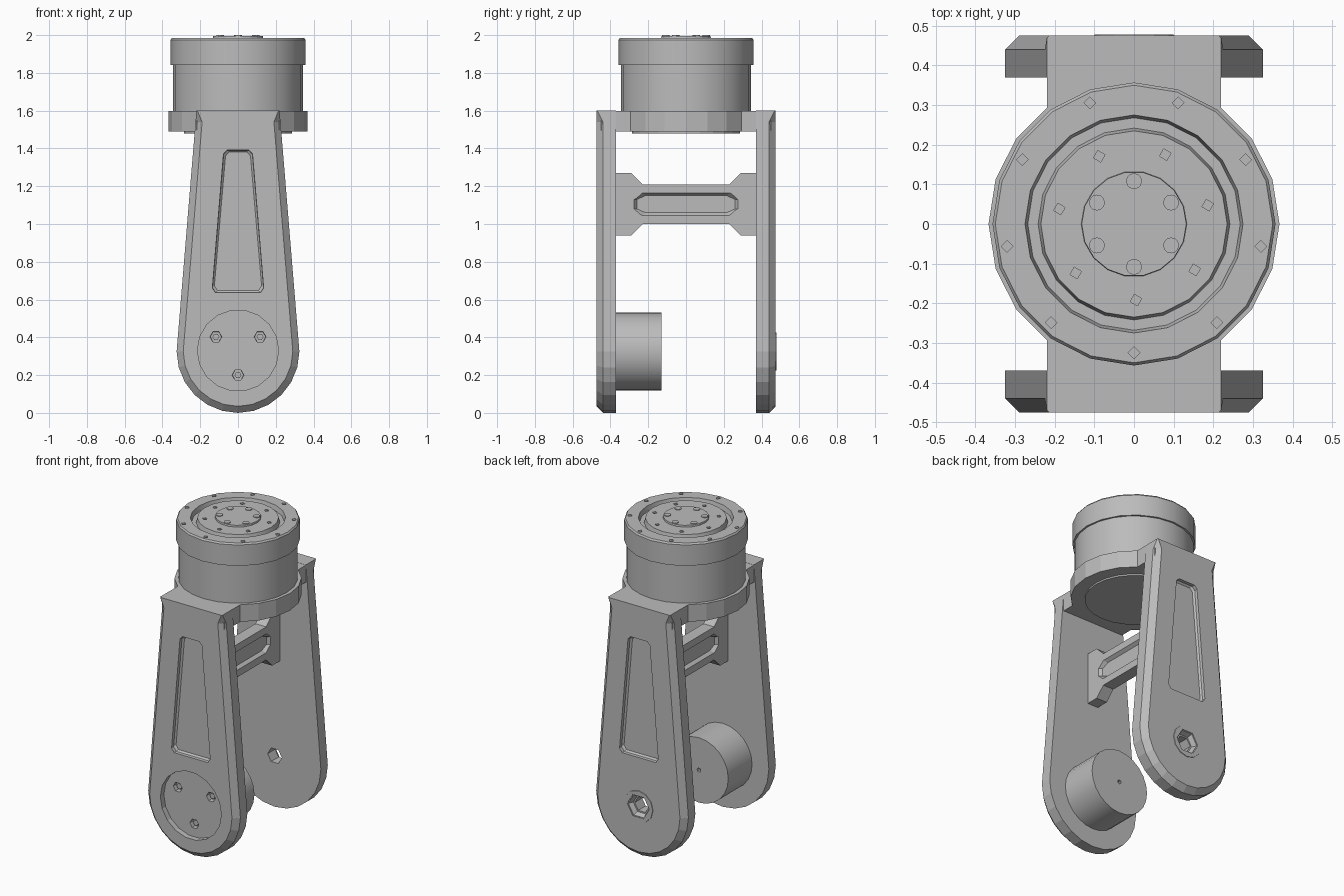
import bpy
import bmesh
from math import sin, cos, pi, radians
from mathutils import Matrix

cube = bpy.data.objects.get("Cube")
if cube:
    bpy.data.objects.remove(cube)

GREY = (0.5, 0.5, 0.5, 1)
metal = bpy.data.materials.new("plain grey metal")
metal.use_nodes = True
metal.diffuse_color = GREY
metal.node_tree.nodes["Principled BSDF"].inputs["Base Color"].default_value = GREY


def loft(name, rings):
    """Closed solid through rings of equally many points."""
    bm = bmesh.new()
    loops = [[bm.verts.new(p) for p in ring] for ring in rings]
    n = len(loops[0])
    for a, b in zip(loops, loops[1:]):
        for i in range(n):
            j = (i + 1) % n
            bm.faces.new((a[i], a[j], b[j], b[i]))
    bm.faces.new(loops[0][::-1])
    bm.faces.new(loops[-1])
    bmesh.ops.recalc_face_normals(bm, faces=bm.faces)
    mesh = bpy.data.meshes.new(name)
    bm.to_mesh(mesh)
    bm.free()
    mesh.materials.append(metal)
    obj = bpy.data.objects.new(name, mesh)
    bpy.context.collection.objects.link(obj)
    return obj


def lathe(name, profile, sides, centre=(0, 0), along_y=False, phase=0.0):
    """Turned solid from (radius, height) pairs, around z or around y."""
    rings = []
    for r, h in profile:
        ring = []
        for i in range(sides):
            a = phase + 2 * pi * i / sides
            u, v = centre[0] + r * cos(a), centre[1] + r * sin(a)
            ring.append((u, h, v) if along_y else (u, v, h))
        rings.append(ring)
    return loft(name, rings)


def activate(obj):
    bpy.ops.object.select_all(action='DESELECT')
    obj.select_set(True)
    bpy.context.view_layer.objects.active = obj


def boolean(obj, others, operation='DIFFERENCE'):
    for other in others:
        mod = obj.modifiers.new("cut", 'BOOLEAN')
        mod.operation = operation
        mod.solver = 'EXACT'
        mod.object = other
        activate(obj)
        bpy.ops.object.modifier_apply(modifier=mod.name)
        bpy.data.objects.remove(other)


def smooth(obj, angle=25):
    activate(obj)
    bpy.ops.object.shade_smooth_by_angle(angle=radians(angle))


def circle(count, radius, start):
    return [(radius * cos(start + 2 * pi * i / count),
             radius * sin(start + 2 * pi * i / count)) for i in range(count)]


PIVOT = 0.325
OUT, IN, EDGE = 0.475, 0.37, 0.44


def arm_outline(inset):
    """Tapered arm with a round lower end, seen from the front."""
    r = PIVOT - inset
    arc = [(r * cos(a), PIVOT + r * sin(a))
           for a in [-pi * i / 12 for i in range(13)]]
    top = 0.22 - inset * 0.15
    neck = 0.225 - inset
    return [(-neck, 1.54), (-top, 1.6), (top, 1.6), (neck, 1.54)] + arc


def arm(name, side):
    edge = [(x, side * (0.47 if z > 1.59 else EDGE), z) for x, z in arm_outline(0)]
    plate = loft(name, [
        [(x, side * IN, z) for x, z in arm_outline(0)], edge,
        [(x, side * OUT, z) for x, z in arm_outline(0.035)]])

    # tapered pocket with clipped corners and sloping walls
    def pocket(g):
        half = [(0.06 + g, 1.392 + g), (0.078 + g, 1.372 + g),
                (0.137 + g, 0.66 - g), (0.12 + g, 0.635 - g)]
        return half + [(-x, z) for x, z in reversed(half)]
    cutter = loft("pocket_cutter", [
        [(x, side * d, z) for x, z in pocket(g)]
        for d, g in ((0.445, -0.012), (0.455, -0.002), (0.5, 0.0))])
    boolean(plate, [cutter])
    return plate


front_arm = arm("front_arm", -1)
back_arm = arm("back_arm", 1)

# Front arm: round seat with three screw sockets
boolean(front_arm, [lathe("seat_cutter", [(0.215, -0.5), (0.215, -0.44)],
                          18, (0, PIVOT + 0.005), True)])
for x, z in circle(3, 0.135, -pi / 2):
    spot = (x, PIVOT + 0.01 + z)
    boolean(front_arm, [lathe("socket_cutter", [(0.034, -0.5), (0.03, -0.41)],
                              6, spot, True)])
    lathe("pivot_screw", [(0.018, -0.425), (0.018, -0.4)], 6, spot, True)

# Back arm: stepped bearing hole, with a thin collar
boolean(back_arm, [
    lathe("bore_cutter", [(0.05, 0.3), (0.05, 0.5)], 6, (0, PIVOT), True),
    lathe("step_cutter", [(0.06, 0.445), (0.085, 0.5)], 6, (0, PIVOT), True)])
collar = lathe("bearing_collar", [(0.105, 0.46), (0.1, 0.478)], 12, (0, PIVOT), True)
boolean(collar, [lathe("collar_cutter", [(0.08, 0.4), (0.08, 0.5)], 6, (0, PIVOT), True)])

# Joint motor on the inside of the front arm
motor = lathe("joint_motor", [(0.207, -0.38), (0.207, -0.13)], 24, (0, PIVOT), True)
boolean(motor, [lathe("shaft_cutter", [(0.013, -0.17), (0.013, -0.1)],
                      8, (0, PIVOT), True)])
smooth(motor)

# Yoke bridge: bar and round flange joining both arms
bridge = loft("yoke_bridge", [
    [(sx * 0.22, sy * 0.45, z) for sx, sy in ((-1, -1), (1, -1), (1, 1), (-1, 1))]
    for z in (1.49, 1.599)])
boolean(bridge, [lathe("yoke_flange", [(0.367, 1.49), (0.367, 1.599)], 20)], 'UNION')
lathe("underside_cover", [(0.285, 1.48), (0.285, 1.5)], 24)

# Cross brace with flared ends and a long pocket on each side
MID = 1.105
quarter = [(0.375, 0.165), (0.29, 0.165), (0.23, 0.105)]
upper = quarter + [(-y, z) for y, z in reversed(quarter)]
brace_outline = upper + [(y, -z) for y, z in reversed(upper)]
brace = loft("cross_brace", [[(x, y, MID + z) for y, z in brace_outline]
                             for x in (-0.038, 0.038)])
for side in (-1, 1):
    rings = []
    for x, g in ((0.018, 0.02), (0.045, 0.0)):
        rings.append([(side * x, y, MID + z) for y, z in (
            (0.28 - g, 0.025), (0.235 - g, 0.065 - g), (-0.235 + g, 0.065 - g),
            (-0.28 + g, 0.025), (-0.28 + g, -0.025), (-0.235 + g, -0.065 + g),
            (0.235 - g, -0.065 + g), (0.28 - g, -0.025))])
    boolean(brace, [loft("brace_cutter", rings)])

# Rotary drive: drum, cap with a ring groove, and output disc
smooth(lathe("drive_drum", [(0.345, 1.59), (0.345, 1.85)], 24))
cap = lathe("drive_cap", [(0.357, 1.842), (0.357, 1.975), (0.35, 1.985),
                          (0.275, 1.985), (0.268, 1.955), (0.242, 1.955),
                          (0.235, 1.985), (0.1, 1.985)], 20)
for count, radius, start in ((9, 0.325, -pi / 2), (7, 0.192, 0.25)):
    for x, y in circle(count, radius, start):
        boolean(cap, [lathe("bolt_cutter", [(0.015, 1.965), (0.015, 2.1)],
                            4, (x, y), phase=start)])
smooth(cap)
lathe("output_disc", [(0.135, 1.97), (0.132, 1.996)], 18)
for x, y in circle(6, 0.108, pi / 2):
    lathe("output_stud", [(0.02, 1.98), (0.02, 2.0)], 12, (x, y))
